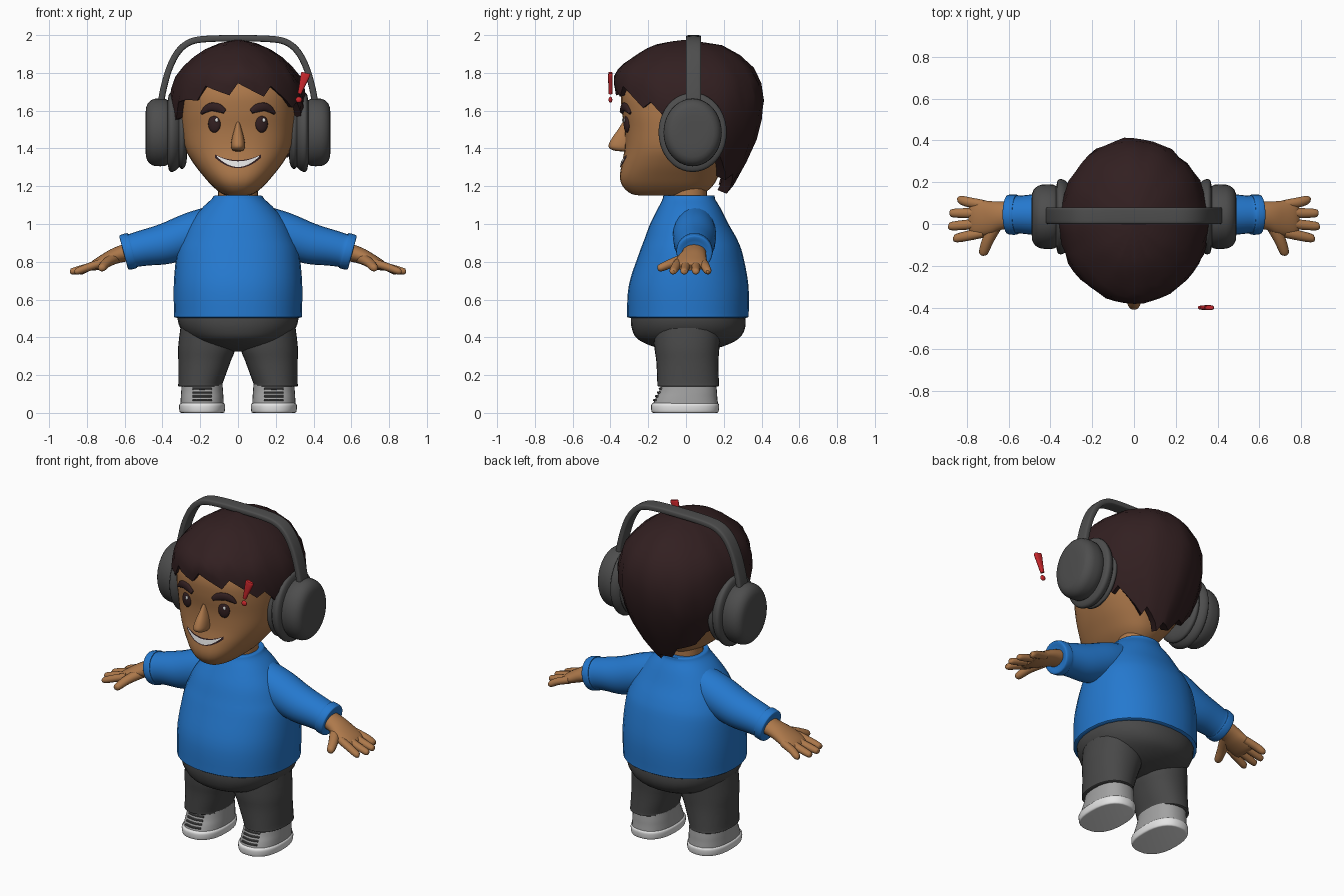
import bpy, bmesh, math, random
from mathutils import Vector, Matrix
from mathutils.bvhtree import BVHTree

cube = bpy.data.objects.get("Cube")
if cube:
    bpy.data.objects.remove(cube, do_unlink=True)
random.seed(4)
X, Y, Z = Vector((1, 0, 0)), Vector((0, 1, 0)), Vector((0, 0, 1))


def material(name, r, g, b):
    mat = bpy.data.materials.new(name)
    mat.use_nodes = True
    mat.diffuse_color = (r, g, b, 1)
    mat.node_tree.nodes["Principled BSDF"].inputs["Base Color"].default_value = (r, g, b, 1)
    return mat


SKIN = material("skin", .42, .19, .07)
HAIR = material("dark brown hair", .032, .014, .015)
BLUE = material("blue sweater", .018, .19, .62)
PANTS = material("charcoal trousers", .065, .065, .065)
PHONES = material("grey headphones", .075, .075, .075)
SHOE = material("light grey shoe", .36, .36, .36)
WHITE = material("white", .78, .78, .78)
LACE = material("dark grey laces", .1, .1, .1)
RED = material("red", .6, .02, .025)


def finish(name, bm, mat, angle=40):
    bmesh.ops.recalc_face_normals(bm, faces=bm.faces)
    mesh = bpy.data.meshes.new(name)
    bm.to_mesh(mesh)
    bm.free()
    mesh.materials.append(mat)
    for poly in mesh.polygons:
        poly.use_smooth = True
    mesh.set_sharp_from_angle(angle=math.radians(angle))
    obj = bpy.data.objects.new(name, mesh)
    bpy.context.collection.objects.link(obj)
    return obj


def loft(name, rings, mat, cap_end=True, angle=40):
    bm = bmesh.new()
    loops = [[bm.verts.new(p) for p in ring] for ring in rings]
    n = len(loops[0])
    for lo, hi in zip(loops, loops[1:]):
        for i in range(n):
            bm.faces.new((lo[i], lo[(i + 1) % n], hi[(i + 1) % n], hi[i]))
    bm.faces.new(loops[0])
    if cap_end:
        bm.faces.new(loops[-1])
    return finish(name, bm, mat, angle)


def spline(rows, n=4):
    out, last = [], len(rows) - 1
    for i in range(last):
        near = [rows[min(max(i + k, 0), last)] for k in (-1, 0, 1, 2)]
        for t in (j / n for j in range(n)):
            out.append([b + t * ((c - a) + t * ((2*a - 5*b + 4*c - d) + t * (3*b - a - 3*c + d))) / 2
                        for a, b, c, d in zip(*near)])
    return out + [list(rows[-1])]


def oval(center, u, v, power=2, n=32):
    ring = []
    for i in range(n):
        c, s = math.cos(math.tau * i / n), math.sin(math.tau * i / n)
        ring.append(center + u * math.copysign(abs(c) ** (2 / power), c)
                    + v * math.copysign(abs(s) ** (2 / power), s))
    return ring


# Upright form: rows of height, front y, back y, half width
def column(name, rows, mat, x=0, power=2.2, n=4):
    rings = [oval(Vector((x + (r[4] if len(r) > 4 else 0), (r[1] + r[2]) / 2, r[0])),
                  X * r[3], Y * (r[2] - r[1]) / 2, power) for r in spline(rows, n)]
    return loft(name, rings, mat)


# Form along a path: rows of x, y, z, radius along ref, radius across
def sweep(name, rows, mat, ref=Y, power=2, n=4, along=None, sides=24):
    rows = spline(rows, n)
    pts = [Vector(r[:3]) for r in rows]
    rings = []
    for i, r in enumerate(rows):
        d = along or (pts[min(i + 1, len(pts) - 1)] - pts[max(i - 1, 0)]).normalized()
        u = (ref - d * ref.dot(d)).normalized()
        rings.append(oval(pts[i], u * r[3], d.cross(u) * r[4], power, sides))
    return loft(name, rings, mat)


def blob(name, loc, size, mat, turn=0):
    bm = bmesh.new()
    bmesh.ops.create_uvsphere(bm, u_segments=20, v_segments=12, radius=1, matrix=Matrix.Translation(loc)
                              @ Matrix.Rotation(turn, 4, 'Z') @ Matrix.Diagonal((*size, 1)))
    return finish(name, bm, mat)


def interp(table, x):
    for a, b in zip(table, table[1:]):
        if x <= b[0]:
            t = max(0, (x - a[0]) / (b[0] - a[0]))
            return [p + (q - p) * t for p, q in zip(a[1:], b[1:])]
    return table[-1][1:]


# Head, neck and nose
head = column("head", [(1.15, -.23, .04, .05), (1.16, -.29, .09, .085), (1.2, -.335, .14, .135),
                       (1.25, -.35, .17, .18), (1.32, -.34, .2, .235), (1.4, -.325, .23, .28),
                       (1.5, -.325, .25, .298), (1.6, -.34, .27, .303), (1.7, -.34, .27, .295),
                       (1.8, -.29, .25, .25), (1.88, -.15, .15, .13)], SKIN, power=2.4)
column("neck", [(1.08, -.08, .11, .105), (1.22, -.08, .11, .105)], SKIN)
column("nose", [(1.385, -.35, -.3, .014), (1.39, -.385, -.29, .028), (1.41, -.41, -.28, .037),
                (1.45, -.395, -.28, .033), (1.5, -.36, -.28, .02), (1.54, -.335, -.29, .009)], SKIN)
tree = BVHTree.FromPolygons([v.co for v in head.data.vertices], [p.vertices for p in head.data.polygons])


def on_face(x, z, out=0):
    return tree.ray_cast(Vector((x, -1, z)), Y)[0] - Y * out


# Eyes and eyebrows
for side, s in (("left", 1), ("right", -1)):
    blob(side + "_eye", on_face(s * .125, 1.53), (.034, .016, .046), HAIR, s * .25)
    blob(side + "_eye_glint", on_face(s * .125 + .012, 1.55, .014), (.009, .005, .011), WHITE)
    brow = [(.07, 1.595, .012), (.1, 1.613, .022), (.14, 1.62, .022), (.17, 1.607, .018), (.192, 1.585, .006)]
    sweep(side + "_eyebrow", [(*on_face(s * x, z, .004), r, .012) for x, z, r in brow], HAIR, ref=Z)


# Smile: a dark crescent with teeth on top
def crescent(name, half, grow, out, mat):
    bm = bmesh.new()
    n, rows = 16, 3
    grid = []
    for i in range(n + 1):
        k = 2 * i / n - 1
        top, low = 1.332 + .03 * k * k + grow, 1.302 + .055 * k * k - grow
        grid.append([bm.verts.new(on_face(half * k, low + (top - low) * j / rows, out))
                     for j in range(rows + 1)])
    for a, b in zip(grid, grid[1:]):
        for j in range(rows):
            bm.faces.new((a[j], b[j], b[j + 1], a[j + 1]))
    return finish(name, bm, mat)


crescent("mouth", .122, .006, .003, HAIR)
crescent("teeth", .112, 0, .006, WHITE)

# Hair: a cap whose lower edge sweeps from fringe to nape in jagged locks
shape = spline([(1.15, .13, .2, .215), (1.31, .26, .3, .31), (1.45, .33, .34, .37), (1.6, .36, .37, .41),
                (1.7, .352, .38, .405), (1.8, .315, .37, .375), (1.89, .225, .27, .29),
                (1.95, .12, .16, .18), (1.975, .01, .01, .01)])
hairline = [(0, 1.72), (30, 1.705), (50, 1.66), (70, 1.58), (85, 1.5), (105, 1.42),
            (125, 1.33), (150, 1.24), (180, 1.18)]
locks = (.025, .005, -.015, -.035)
count, levels = 48, 9
rings = [[] for _ in range(levels + 2)]
for i in range(count):
    turn = 360 * i / count
    a = math.radians(turn)
    edge = interp(hairline, min(turn, 360 - turn))[0] + locks[i % 4]
    for j in range(levels + 1):
        z = 1.975 + (edge - 1.975) * (j / levels) ** 1.5
        half, front, back = interp(shape, z)
        wave = 1 + random.uniform(-.012, .012) + .008 * locks[i % 4] / .03
        depth = front if math.cos(a) > 0 else back
        rings[j].append(Vector((half * math.sin(a) * wave, -depth * math.cos(a) * wave, z)))
    tip = rings[levels][-1]
    rings[-1].append(Vector((tip.x * .78, tip.y * .78, tip.z + .02)))
loft("hair", rings, HAIR, cap_end=False, angle=28)

# Headphones
half_band = [(.41, 1.6), (.4, 1.69), (.365, 1.82), (.315, 1.915), (.25, 1.965), (.16, 1.98)]
path = half_band + [(0, 1.983)] + [(-x, z) for x, z in reversed(half_band)]
sweep("headband", [(x, .04, z, .04, .017) for x, z in path], PHONES, power=5)
cup = [(.27, .1), (.272, .155), (.285, .188), (.3, .193), (.312, .183), (.325, .198), (.35, .21),
       (.366, .2), (.372, .17), (.385, .178), (.44, .178), (.47, .162), (.487, .13), (.491, .06)]
for side, s in (("left", 1), ("right", -1)):
    sweep(side + "_ear_cup", [(s * x, .035, 1.485, r * .86, r) for x, r in cup], PHONES,
          n=2, along=X, sides=40)

# Sweater body and collar
column("sweater", [(.5, -.25, .27, .27), (.505, -.305, .325, .331), (.53, -.312, .332, .338),
                   (.68, -.302, .33, .34), (.84, -.25, .3, .325), (.92, -.22, .27, .298),
                   (1, -.19, .225, .258), (1.08, -.15, .185, .195), (1.13, -.125, .155, .142),
                   (1.15, -.118, .15, .125), (1.148, -.095, .125, .1)], BLUE)

# Trouser seat
column("trouser_seat", [(.56, -.28, .3, .31), (.5, -.292, .315, .32), (.44, -.285, .31, .3), (.39, -.255, .275, .25),
                        (.35, -.17, .19, .17), (.325, -.06, .08, .06)], PANTS)

for side, s in (("left", 1), ("right", -1)):
    # Sleeve with a raised cuff
    sleeve = [(.12, 1, .1), (.25, .945, .115), (.385, .895, .108), (.5, .872, .095), (.555, .86, .09),
              (.562, .859, .096), (.598, .85, .095), (.606, .849, .085), (.602, .849, .06)]
    sweep(side + "_sleeve", [(s * x, .045, z, r, r) for x, z, r in sleeve], BLUE,
          along=Vector((s, 0, -.27)).normalized())
    # Hand
    palm = [(.55, .045, .86, .06, .05), (.64, .04, .835, .068, .043), (.7, .03, .808, .082, .037),
            (.76, .027, .78, .085, .027), (.785, .027, .768, .07, .016)]
    sweep(side + "_palm", [(s * r[0], *r[1:]) for r in palm], SKIN)
    fingers = {"index": (-.043, .865, -.068), "middle": (.005, .888, -.01),
               "ring": (.052, .882, .052), "little": (.093, .845, .115)}
    for finger, (y, tip, tip_y) in fingers.items():
        sweep(f"{side}_{finger}_finger", [(s * .72, y, .795, .022, .022), (s * .79, (y + tip_y) / 2, .772, .024, .021),
              (s * (tip - .015), tip_y, .75, .02, .018), (s * tip, tip_y, .747, .008, .008)], SKIN, sides=12)
    sweep(side + "_thumb", [(s * .65, .01, .82, .03, .03), (s * .695, -.07, .795, .025, .028),
          (s * .72, -.135, .768, .02, .022), (s * .724, -.15, .763, .008, .008)], SKIN, ref=Z, sides=12)
    # Leg: the last value shifts the section sideways
    column(side + "_trouser_leg", [(r[0], *r[1:4], s * r[4]) for r in (
        (.52, -.17, .19, .13, .165), (.36, -.168, .178, .152, .164), (.27, -.157, .172, .138, .178),
        (.16, -.152, .174, .118, .198), (.142, -.15, .174, .117, .2), (.14, -.13, .15, .1, .2))], PANTS)
    # Shoe
    foot = s * .19
    column(side + "_shoe_sole", [(0, -.17, .162, .108), (.006, -.182, .172, .119), (.04, -.185, .176, .122),
                                 (.052, -.175, .168, .113)], WHITE, foot, 2.4)
    column(side + "_shoe_upper", [(.045, -.176, .17, .115), (.08, -.16, .166, .113), (.11, -.144, .164, .111),
                                  (.15, -.132, .16, .108)], SHOE, foot, 2.4)
    for k in range(4):
        z, y = .068 + .02 * k, -.169 + .01 * k
        sweep(f"{side}_lace_{k + 1}", [(foot + dx, y + abs(dx) * .2, z, .006, .006) for dx in (-.05, 0, .05)],
              LACE, ref=Z, sides=8)

# Floating exclamation mark
sweep("exclamation_bar", [(.325, -.4, 1.69, .01, .01), (.335, -.4, 1.72, .011, .014),
                          (.357, -.4, 1.79, .012, .025), (.36, -.4, 1.8, .008, .02)], RED, power=3)
blob("exclamation_dot", Vector((.322, -.4, 1.658)), (.017, .01, .016), RED)
